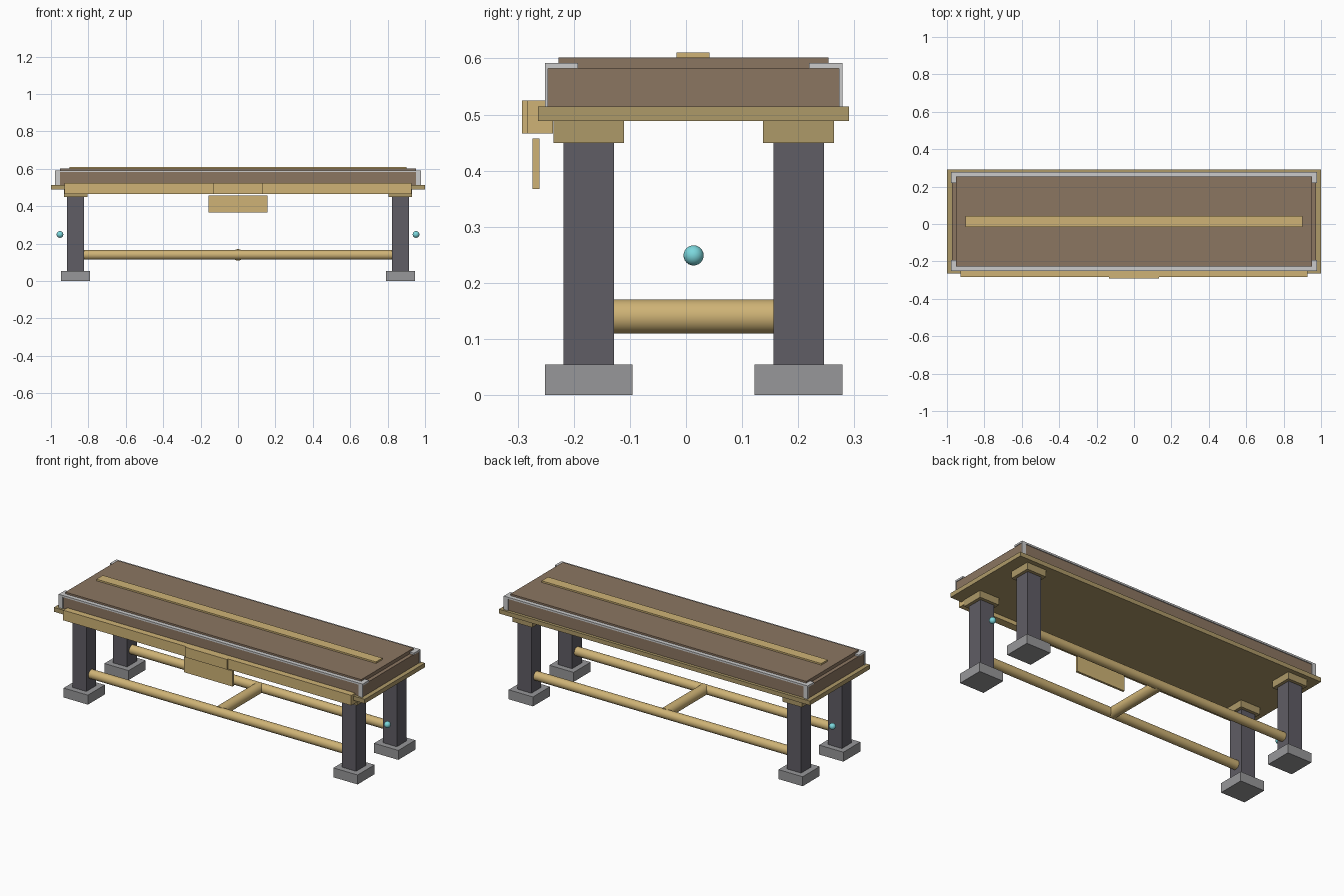
import bpy
from math import pi

default = bpy.data.objects.get("Cube")
if default:
    bpy.data.objects.remove(default, do_unlink=True)

CY = 0.0135     # depth centre of the table frame
LEG_X, LEG_Y = 0.868, 0.187


def material(name, rgb):
    mat = bpy.data.materials.new(name)
    mat.use_nodes = True
    colour = (*rgb, 1)
    mat.diffuse_color = colour
    node = next(n for n in mat.node_tree.nodes if n.type == 'BSDF_PRINCIPLED')
    node.inputs["Base Color"].default_value = colour
    return mat


pale_wood = material("pale_wood", (0.62, 0.45, 0.18))
dark_wood = material("dark_wood", (0.42, 0.32, 0.14))
brown = material("brown_top", (0.26, 0.18, 0.12))
iron = material("iron", (0.115, 0.11, 0.13))
stone = material("stone", (0.31, 0.31, 0.32))
silver = material("silver", (0.66, 0.66, 0.64))
cyan = material("cyan", (0.2, 0.68, 0.72))


def finish(name, mat):
    obj = bpy.context.object
    obj.name = name
    obj.data.materials.append(mat)
    return obj


def box(name, x, y, z, mat):
    """Box from (min, max) pairs along each axis."""
    spans = (x, y, z)
    bpy.ops.mesh.primitive_cube_add(size=1, location=[(a + b) / 2 for a, b in spans])
    obj = finish(name, mat)
    obj.scale = [b - a for a, b in spans]
    bpy.ops.object.transform_apply(location=False, rotation=False, scale=True)
    return obj


def around(centre, half):
    return (centre - half, centre + half)


def rod(name, radius, length, location, rotation):
    bpy.ops.mesh.primitive_cylinder_add(vertices=32, radius=radius, depth=length,
                                        location=location, rotation=rotation)
    finish(name, pale_wood)
    bpy.ops.object.shade_smooth_by_angle()


# Legs with feet and caps
for sx, side in ((-1, "right"), (1, "left")):
    for sy, end in ((-1, "front"), (1, "back")):
        tag = f"{end}_{side}"
        x, y = sx * LEG_X, CY + sy * LEG_Y
        box(f"foot_{tag}", around(x, 0.078), around(y, 0.078), (0, 0.055), stone)
        box(f"leg_{tag}", around(x, 0.045), around(y, 0.045), (0.055, 0.449), iron)
        box(f"cap_{tag}", around(x, 0.063), around(y, 0.063), (0.449, 0.489), dark_wood)

        # Corner trim: upright and short return along the end
        outer = CY + sy * 0.265
        corner_x = sorted((sx * 0.952, sx * 0.978))
        box(f"trim_post_{tag}", corner_x, sorted((outer, outer - sy * 0.006)),
            (0.514, 0.592), silver)
        box(f"trim_return_{tag}", corner_x, sorted((outer, outer - sy * 0.059)),
            (0.582, 0.592), silver)

# Long stretchers and edge trim
for sy, end in ((-1, "front"), (1, "back")):
    rod(f"stretcher_{end}", 0.026, 1.66, (0, CY + sy * LEG_Y, 0.14), (0, pi / 2, 0))
    box(f"trim_strip_{end}", around(0, 0.978),
        sorted((CY + sy * 0.265, CY + sy * 0.241)), (0.582, 0.592), silver)
rod("cross_stretcher", 0.0305, 2 * LEG_Y, (0, CY, 0.14), (pi / 2, 0, 0))

# Stacked top
box("base_board", around(0, 1.0), around(CY, 0.277), (0.489, 0.514), dark_wood)
box("bed", around(0, 0.974), around(CY, 0.26), (0.514, 0.582), brown)
box("top_panel", around(0, 0.952), around(CY, 0.2405), (0.58, 0.602), brown)
box("centre_strip", around(0, 0.9), (-0.017, 0.042), (0.602, 0.611), pale_wood)

# Front rail, its raised plate and the hanging panel
box("front_rail", around(0, 0.927), (-0.283, -0.237), (0.466, 0.525), pale_wood)
box("rail_plate", around(0, 0.134), (-0.292, -0.283), (0.466, 0.525), pale_wood)
box("hanging_panel", around(0, 0.157), (-0.274, -0.261), (0.367, 0.457), pale_wood)

# Small balls at the ends
for sx, side in ((-1, "right"), (1, "left")):
    bpy.ops.mesh.primitive_uv_sphere_add(segments=24, ring_count=12, radius=0.018,
                                         location=(sx * 0.952, CY, 0.249))
    finish(f"end_ball_{side}", cyan)
    bpy.ops.object.shade_smooth()
